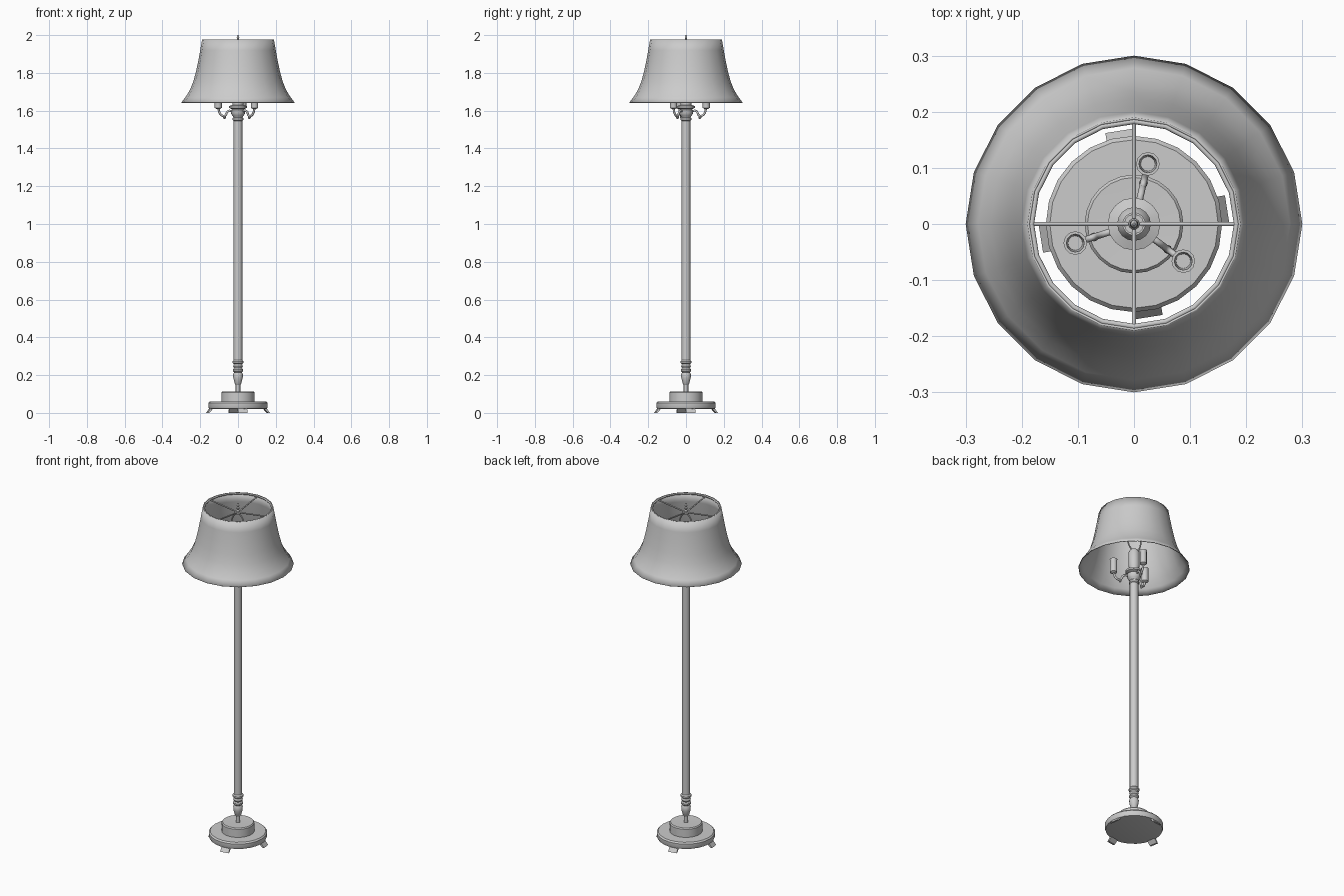
import bpy, math
from mathutils import Matrix, Vector

if "Cube" in bpy.data.objects:
    bpy.data.objects.remove(bpy.data.objects["Cube"])


def finish(name, verts, faces, angle=35):
    me = bpy.data.meshes.new(name)
    me.from_pydata(verts, [], faces)
    me.update()
    ob = bpy.data.objects.new(name, me)
    bpy.context.collection.objects.link(ob)
    bpy.ops.object.select_all(action='DESELECT')
    ob.select_set(True)
    bpy.context.view_layer.objects.active = ob
    bpy.ops.object.shade_smooth_by_angle(angle=math.radians(angle))
    return ob


def lathe(name, profile, n=20, at=(0, 0), caps=True):
    """Revolve (radius, z) points, listed bottom to top, about a vertical axis."""
    verts, faces = [], []
    for r, z in profile:
        for i in range(n):
            a = 2 * math.pi * i / n
            verts.append((at[0] + r * math.cos(a), at[1] + r * math.sin(a), z))
    for j in range(len(profile) - 1):
        for i in range(n):
            k = (i + 1) % n
            faces.append((j * n + i, j * n + k, (j + 1) * n + k, (j + 1) * n + i))
    if caps:
        faces.append(tuple(reversed(range(n))))
        faces.append(tuple(range((len(profile) - 1) * n, len(profile) * n)))
    return finish(name, verts, faces)


def tube(name, points, radius, smooth=True):
    """Round bar along a path."""
    cu = bpy.data.curves.new(name, 'CURVE')
    cu.dimensions = '3D'
    cu.bevel_depth = radius
    cu.bevel_resolution = 1
    cu.resolution_u = 4
    cu.use_fill_caps = True
    sp = cu.splines.new('BEZIER' if smooth else 'POLY')
    pts = sp.bezier_points if smooth else sp.points
    pts.add(len(points) - 1)
    for p, co in zip(pts, points):
        if smooth:
            p.co = co
            p.handle_left_type = p.handle_right_type = 'AUTO'
        else:
            p.co = (*co, 1)
    ob = bpy.data.objects.new(name, cu)
    bpy.context.collection.objects.link(ob)
    return ob


def polar(r, deg, z):
    a = math.radians(deg)
    return (r * math.cos(a), r * math.sin(a), z)


# Base: wide disc with a drum on top
lathe("base_disc", [(0.145, 0.02), (0.153, 0.022), (0.157, 0.032), (0.157, 0.052), (0.15, 0.06)], 24)
lathe("base_drum", [(0.088, 0.058), (0.088, 0.108), (0.083, 0.114), (0.02, 0.112)], 24)

# Four flared feet
for k in range(4):
    section = [(0.135, 0.024), (0.15, 0.024), (0.168, 0.0), (0.158, 0.0)]
    rot = Matrix.Rotation(math.radians(9 + 90 * k), 3, 'Z')
    verts = [rot @ Vector((r, t, z)) for t in (-0.025, 0.025) for r, z in section]
    faces = [(0, 1, 2, 3), (7, 6, 5, 4)] + [(i, i + 4, (i + 1) % 4 + 4, (i + 1) % 4) for i in range(4)]
    finish("foot_%d" % k, verts, faces)

# Turned lower stem and long column
lathe("turned_stem", [(0.012, 0.11), (0.012, 0.148), (0.017, 0.155), (0.025, 0.185), (0.026, 0.203),
                      (0.02, 0.215), (0.027, 0.222), (0.027, 0.23), (0.021, 0.237), (0.026, 0.247),
                      (0.022, 0.258), (0.029, 0.264), (0.029, 0.273), (0.023, 0.28)], 16)
lathe("column", [(0.023, 0.275), (0.023, 1.56)], 16)

# Collar and hub that carry the arms
lathe("column_collar", [(0.023, 1.545), (0.028, 1.55), (0.028, 1.56), (0.024, 1.565), (0.03, 1.575),
                        (0.037, 1.585), (0.037, 1.603), (0.03, 1.608), (0.047, 1.614),
                        (0.047, 1.624), (0.03, 1.63), (0.03, 1.64)], 16)

# Central socket
lathe("centre_socket", [(0.024, 1.635), (0.03, 1.655), (0.03, 1.74), (0.02, 1.755), (0.02, 1.74)], 16)

# Three curved arms with open candle sockets
for k, deg in enumerate((77, 198, 323)):
    tube("arm_%d" % k, [polar(r, deg, z) for r, z in
         ((0.03, 1.598), (0.055, 1.598), (0.075, 1.572), (0.098, 1.582), (0.11, 1.615))], 0.006)
    c = polar(0.075, deg, 0)[:2]
    lathe("arm_drop_%d" % k, [(0.003, 1.555), (0.008, 1.563), (0.007, 1.572)], 8, c)
    c = polar(0.11, deg, 0)[:2]
    lathe("candle_socket_%d" % k, [(0.008, 1.608), (0.019, 1.615), (0.019, 1.69), (0.021, 1.695),
                                   (0.016, 1.695), (0.013, 1.635)], 12, c)

# Harp holding the shade
tube("harp", [(-0.015, 0, 1.75), (-0.042, 0, 1.79), (-0.045, 0, 1.86), (-0.025, 0, 1.925), (0, 0, 1.94),
              (0.025, 0, 1.925), (0.045, 0, 1.86), (0.042, 0, 1.79), (0.015, 0, 1.75)], 0.004)

# Spider bars dip from the rim to the hub
for k in range(4):
    tube("spider_bar_%d" % k, [polar(0.183, 90 * k, 1.972), polar(0.01, 90 * k, 1.948)], 0.004, False)
lathe("spider_hub", [(0.018, 1.942), (0.018, 1.95)], 12)
lathe("finial", [(0.01, 1.948), (0.01, 1.956), (0.005, 1.962), (0.008, 1.972), (0.004, 1.98),
                 (0.007, 1.988), (0.006, 1.995), (0.002, 2.0)], 10)

# Flared shade, thin walled
shade = lathe("lamp_shade", [(0.30, 1.643), (0.278, 1.672), (0.256, 1.707), (0.238, 1.75), (0.224, 1.80),
                             (0.211, 1.86), (0.20, 1.92), (0.19, 1.978)], 20, caps=False)
wall = shade.modifiers.new("wall", 'SOLIDIFY')
wall.thickness = 0.004
wall.offset = -1

# Wire ring inside the shade top
bpy.ops.mesh.primitive_torus_add(major_segments=20, minor_segments=8, major_radius=0.183,
                                 minor_radius=0.005, location=(0, 0, 1.973))
bpy.context.object.name = "shade_top_ring"
bpy.ops.object.shade_smooth_by_angle(angle=math.radians(50))
